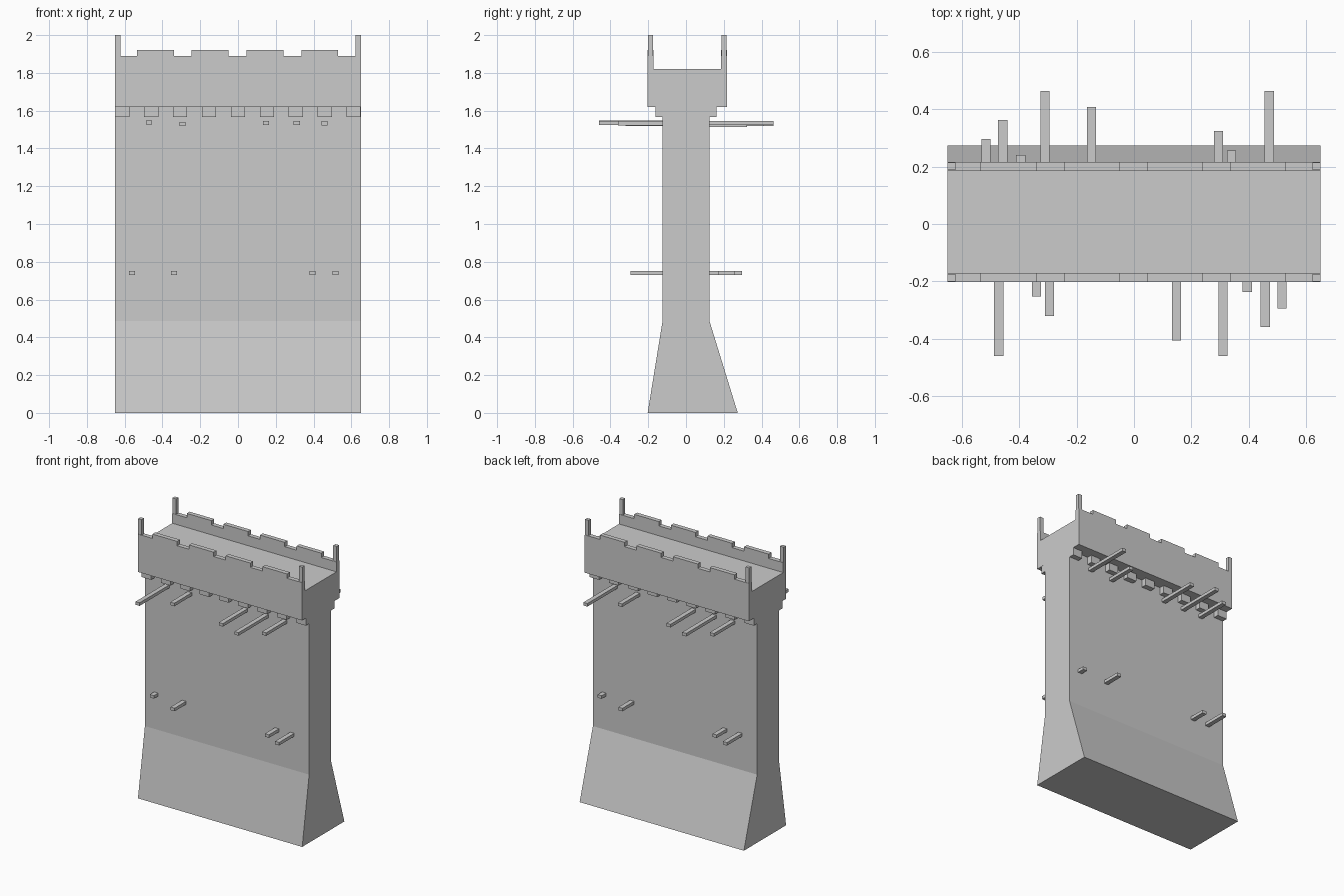
import bpy, bmesh

if "Cube" in bpy.data.objects:
    bpy.data.objects.remove(bpy.data.objects["Cube"])

HALF = 0.65  # half length of the wall


def prism(name, profile, to3d, a, b):
    """Extrude a closed 2D profile between depths a and b."""
    bm = bmesh.new()
    lo = [bm.verts.new(to3d(p, a)) for p in profile]
    hi = [bm.verts.new(to3d(p, b)) for p in profile]
    n = len(profile)
    bm.faces.new(lo)
    bm.faces.new(hi[::-1])
    for i in range(n):
        j = (i + 1) % n
        bm.faces.new((lo[j], lo[i], hi[i], hi[j]))
    bmesh.ops.recalc_face_normals(bm, faces=bm.faces)
    mesh = bpy.data.meshes.new(name)
    bm.to_mesh(mesh)
    bm.free()
    obj = bpy.data.objects.new(name, mesh)
    bpy.context.collection.objects.link(obj)
    return obj


def box(name, x0, x1, y0, y1, z0, z1):
    rect = [(x0, z0), (x1, z0), (x1, z1), (x0, z1)]
    return prism(name, rect, lambda p, d: (p[0], d, p[1]), min(y0, y1), max(y0, y1))


# Wall body: flared foot, straight shaft, overhanging walkway
body = [(-0.203, 0), (0.274, 0), (0.124, 0.487), (0.124, 1.62), (0.217, 1.62),
        (0.217, 1.82), (-0.203, 1.82), (-0.203, 1.62), (-0.124, 1.62), (-0.124, 0.487)]
prism("wall_body", body, lambda p, d: (d, p[0], p[1]), -HALF, HALF)

# Crenellated parapet outline in x-z
outline = [(HALF, 1.82), (-HALF, 1.82), (-HALF, 1.89)]
for i in range(4):
    x = -0.535 + 0.29 * i
    outline += [(x, 1.89), (x, 1.921), (x + 0.195, 1.921), (x + 0.195, 1.89)]
outline.append((HALF, 1.89))

for side, y0, y1 in (("front", -0.203, -0.171), ("back", 0.185, 0.217)):
    prism(side + "_parapet", outline, lambda p, d: (p[0], d, p[1]), y0, y1)
    # Corner posts
    for x in (-HALF, HALF - 0.028):
        box(side + "_post", x, x + 0.028, y0 + 0.003, y1 - 0.003, 1.88, 2.0)

# Corbels under the walkway
for s, side in ((-1, "front"), (1, "back")):
    for i in range(9):
        x = -HALF + i * 0.1531
        box(side + "_corbel", x, x + 0.075, s * 0.12, s * 0.161, 1.567, 1.62)

# Protruding beams: x, reach, centre height; the back is the front turned around
beams = [(-0.472, 0.461, 1.538), (-0.295, 0.321, 1.529), (0.148, 0.406, 1.534),
         (0.311, 0.461, 1.534), (0.458, 0.359, 1.533),
         (-0.561, 0.172, 0.74), (-0.34, 0.253, 0.74), (0.395, 0.237, 0.74),
         (0.516, 0.294, 0.74)]
for s, side, dz in ((-1, "front", 0), (1, "back", -0.004)):
    for x, reach, z in beams:
        cx = -s * x
        zc = z + (dz if z > 1 else 0)
        box(side + "_beam", cx - 0.016, cx + 0.016, s * 0.11,
            s * reach + (0.003 if s > 0 else 0), zc - 0.011, zc + 0.011)
